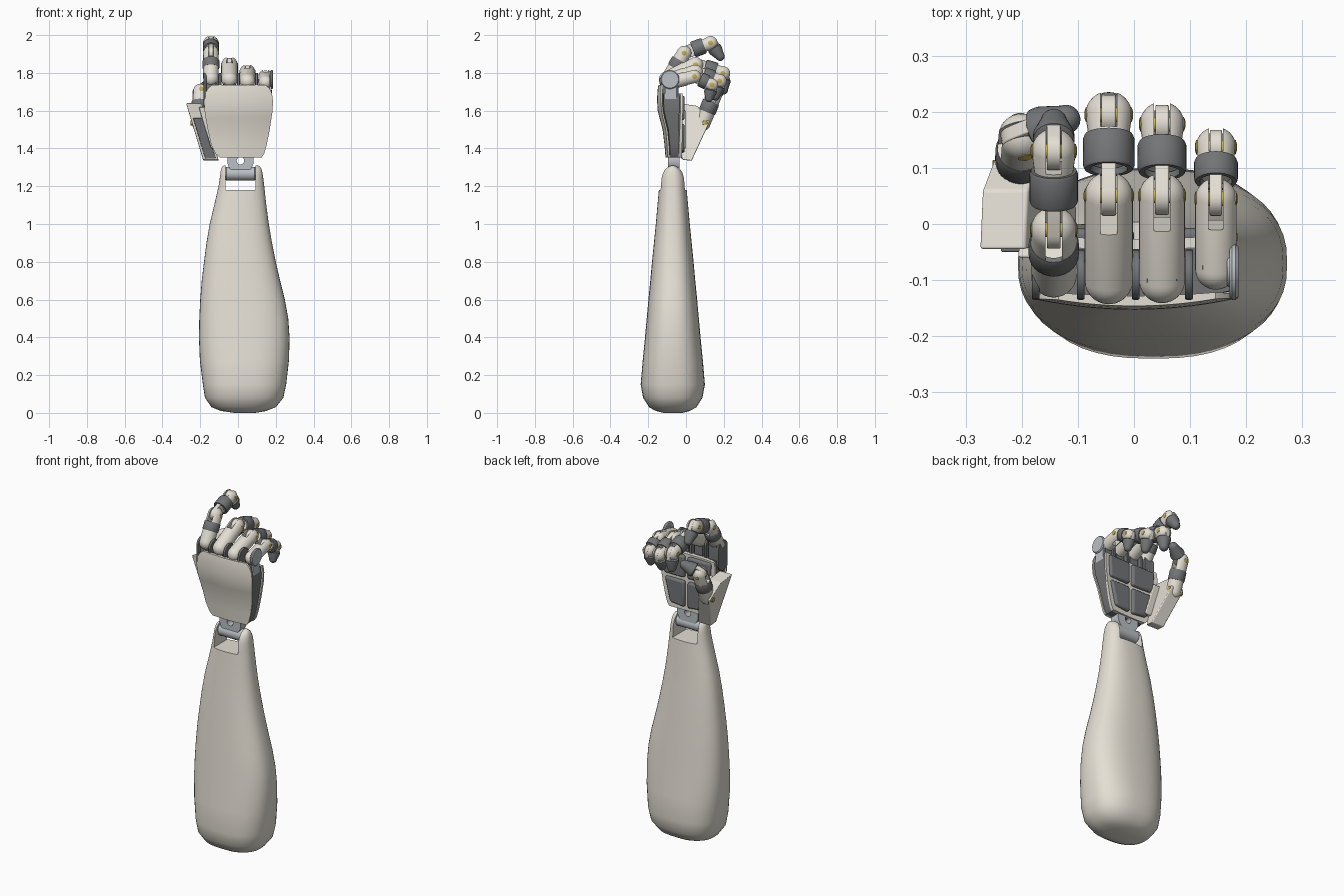
import bpy, bmesh
from math import sin, cos, pi, radians
from mathutils import Vector, Matrix

if "Cube" in bpy.data.objects:
    bpy.data.objects.remove(bpy.data.objects["Cube"])

def material(name, c):
    m = bpy.data.materials.new(name)
    m.diffuse_color = (*c, 1)
    m.use_nodes = True
    m.node_tree.nodes["Principled BSDF"].inputs["Base Color"].default_value = m.diffuse_color
    return m

CREAM = material("cream_shell", (0.78, 0.74, 0.66))
GREY = material("dark_grey", (0.17, 0.175, 0.18))
STEEL = material("light_steel", (0.5, 0.53, 0.56))
BRASS = material("brass", (0.55, 0.42, 0.08))
X, Y, Z = Vector((1, 0, 0)), Vector((0, 1, 0)), Vector((0, 0, 1))

def shade(ob):
    ob.data.shade_smooth()
    ob.data.set_sharp_from_angle(angle=radians(35))

def loft(name, rings, mat, M=Matrix(), closed=False, bevel=0):
    """Skin equal-sized rings of points, capping the ends unless closed."""
    bm = bmesh.new()
    vs = [[bm.verts.new(M @ Vector(p)) for p in r] for r in rings]
    n = len(vs[0])
    for a, b in zip(vs, vs[1:] + (vs[:1] if closed else [])):
        for i in range(n):
            bm.faces.new((a[i], a[(i + 1) % n], b[(i + 1) % n], b[i]))
    if not closed:
        bm.faces.new(vs[0])
        bm.faces.new(vs[-1])
    bmesh.ops.recalc_face_normals(bm, faces=bm.faces)
    me = bpy.data.meshes.new(name)
    bm.to_mesh(me)
    bm.free()
    ob = bpy.data.objects.new(name, me)
    bpy.context.collection.objects.link(ob)
    me.materials.append(mat)
    shade(ob)
    if bevel:
        b = ob.modifiers.new("bevel", 'BEVEL')
        b.width, b.segments, b.limit_method = bevel, 3, 'ANGLE'
    return ob

def lathe(name, prof, M, mat, closed=False, n=28):
    rings = [[(r * cos(2 * pi * i / n), r * sin(2 * pi * i / n), t) for i in range(n)] for r, t in prof]
    return loft(name, rings, mat, M, closed)

def prism(name, pts, w, M, mat, bevel=0):
    """Extrude a local (y, z) outline along local x."""
    return loft(name, [[(s * w / 2, y, z) for y, z in pts] for s in (-1, 1)], mat, M, bevel=bevel)

def frame(a, d, h=X):
    """Local z along d, local x along the hinge h."""
    z = d.normalized()
    x = (h - z * h.dot(z)).normalized()
    return Matrix.Translation(a) @ Matrix((x, z.cross(x), z)).transposed().to_4x4()

def cut(ob, lo, hi, M=Matrix()):
    pts = [(lo[1], lo[2]), (hi[1], lo[2]), (hi[1], hi[2]), (lo[1], hi[2])]
    c = prism("cutter", pts, hi[0] - lo[0], M @ Matrix.Translation(((lo[0] + hi[0]) / 2, 0, 0)), ob.data.materials[0])
    c.hide_render = True
    m = ob.modifiers.new("slot", 'BOOLEAN')
    m.operation, m.solver, m.object = 'DIFFERENCE', 'EXACT', c
    bpy.context.view_layer.objects.active = ob
    bpy.ops.object.modifier_apply(modifier=m.name)
    bpy.data.objects.remove(c)
    shade(ob)

def stadium(r, l, n=12):
    lo = [(r * cos(pi + pi * i / n), r * sin(pi + pi * i / n)) for i in range(n + 1)]
    return lo + [(r * cos(pi * i / n), l + r * sin(pi * i / n)) for i in range(n + 1)]

def arc(r, t, end):
    """Quarter-round dome profile, at the start (end=-1) or end (end=1)."""
    q = [(max(r * cos(a * pi / 16), 0.0005), t + end * r * sin(a * pi / 16)) for a in range(9)]
    return q if end > 0 else q[::-1]

def disc(name, c, axis, r, w, mat):
    return lathe(name, [(r * .9, -w / 2), (r, -w / 2 + r * .1), (r, w / 2 - r * .1), (r * .9, w / 2)], frame(c, axis, Y if axis == X else X), mat)

def collar(name, M, r, t0, t1):
    e = 0.006
    lathe(name, [(r * .8, t0), (r * 1.02, t0), (r * 1.09, t0 + e), (r * 1.09, t1 - e), (r * 1.02, t1), (r * .8, t1)], M, GREY, True)

def segment(name, a, b, r, h, first, ring):
    """Fork-ended phalanx; later ones start with a tongue in the previous fork."""
    M, L = frame(a, b - a, h), (b - a).length
    if first:
        body = lathe(name + "_link", arc(r, 0, -1) + arc(r, L, 1), M, CREAM)
    else:
        prism(name + "_tongue", stadium(r * .85, L * .4), r * .62, M, CREAM, 0.003)
        body = lathe(name + "_link", [(r * .7, L * .4)] + arc(r, L, 1), M, CREAM)
    if ring:
        collar(name + "_collar", M, r, L * ring[0], L * ring[1])
    cut(body, (-r * .35, -2 * r, L - r * (.8 if not first else 1.3)), (r * .35, 2 * r, L + 2 * r), M)
    hx = M.to_3x3() @ X
    lathe(name + "_pin", [(.006, -r * 1.04), (.013, -r * .98), (.013, r * .98), (.006, r * 1.04)], frame(b, hx, Y), BRASS)

def fingertip(name, a, b, r, h):
    M, L = frame(a, b - a, h), (b - a).length
    prism(name + "_tongue", stadium(r * .88, L * .4), r * .62, M, CREAM, 0.003)
    lathe(name + "_pad", [(r * .55, r * .6), (r * .95, r * .85), (r * .95, r * 1.2)] + arc(r * .62, L - r * .62, 1), M, GREY)

# Forearm: superellipse loft with a wrist slot
def oval(z, xl, xr, hy, n=48, e=2 / 2.5):
    f = lambda v: abs(v) ** e * (1 if v > 0 else -1)
    return [((xl + xr) / 2 + (xr - xl) / 2 * f(cos(2 * pi * i / n)), -.07 + hy * f(sin(2 * pi * i / n)), z) for i in range(n)]

arm = [(0, -.02, .09, .05), (.01, -.09, .15, .09), (.03, -.14, .2, .125), (.08, -.175, .24, .157),
       (.15, -.186, .255, .17), (.28, -.202, .27, .159), (.4, -.207, .273, .147), (.5, -.205, .266, .138),
       (.6, -.2, .248, .129), (.7, -.192, .223, .119), (.8, -.18, .2, .11), (.9, -.167, .18, .1),
       (1, -.15, .163, .09), (1.1, -.126, .15, .081), (1.2, -.103, .139, .072), (1.24, -.097, .134, .07),
       (1.27, -.093, .13, .062), (1.29, -.09, .125, .048), (1.303, -.084, .117, .03), (1.31, -.075, .107, .01)]
forearm = loft("forearm", [oval(*a) for a in arm], CREAM)
cut(forearm, (-.066, -.3, 1.18), (.092, .2, 1.4))

# Wrist: hinge barrel and drilled lug
disc("wrist_barrel", Vector((.013, -.066, 1.266)), X, .036, .157, STEEL)
lathe("wrist_lug", [(.02, -.03), (.07, -.03), (.07, .03), (.02, .03)], frame(Vector((.013, -.064, 1.335)), Y), STEEL, True)

# Palm: curved back shell, dark core, inner frame
def slab(z, xl, xr, yf, yb, n=14):
    xs = [xl + (xr - xl) * i / n for i in range(n + 1)]
    c = .6
    return [(x, yf + c * x * x, z) for x in xs] + [(x, yb + c * x * x * .5, z) for x in reversed(xs)]

shape = [(1.352, -.095, .125, -.108), (1.37, -.117, .138, -.11), (1.42, -.142, .152, -.114), (1.5, -.16, .168, -.124),
         (1.56, -.171, .177, -.14), (1.6, -.177, .183, -.15), (1.65, -.18, .185, -.153), (1.69, -.174, .18, -.152),
         (1.72, -.158, .165, -.149), (1.737, -.135, .145, -.146)]
loft("hand_back_shell", [slab(z, l, r, y, y + .018) for z, l, r, y in shape], CREAM)
core = [(z, l * .97, r * .97, y) for z, l, r, y in shape[:8]]
loft("palm_core", [slab(z, l, r, y + .015, -.045) for z, l, r, y in core], GREY)
loft("palm_frame", [slab(z, l, r, -.05, -.027) for z, l, r, y in shape[:8]], CREAM)
TURN = Matrix.Translation((0, -.022, 0)) @ Matrix.Rotation(-pi / 2, 4, 'Z')
panels = [[(-.1, 1.385), (.0, 1.375), (.0, 1.53), (-.14, 1.53)], [(.02, 1.375), (.115, 1.385), (.15, 1.53), (.02, 1.53)],
          [(-.145, 1.55), (.0, 1.55), (.0, 1.68), (-.155, 1.68)], [(.02, 1.55), (.155, 1.55), (.162, 1.68), (.02, 1.68)]]
for i, p in enumerate(panels):
    prism(f"palm_panel_{i + 1}", p, .03, TURN, GREY, .012)

# Knuckle yokes between the fingers
for i, x in enumerate((-.19, -.095, .003, .098)):
    prism(f"knuckle_yoke_{i + 1}", stadium(.045, .09), .014, Matrix.Translation((x if i else -.175, -.09, 1.665)), GREY, .003)
prism("outer_knuckle_plate", stadium(.032, .1), .012, Matrix.Translation((.172, -.08, 1.66)), STEEL, .003)
disc("outer_knuckle_disc", Vector((.178, -.085, 1.765)), X, .05, .016, STEEL)

# Fingers: x, radius, then (y, z) of knuckle, two joints and tip
fingers = {
    "index": (-.143, .041, (-.09, 1.77), (-.01, 1.905), (.13, 1.958), (.195, 1.868), (.4, .72)),
    "middle": (-.045, .043, (-.1, 1.765), (.05, 1.843), (.195, 1.797), (.198, 1.685), None),
    "ring": (.05, .041, (-.1, 1.755), (.05, 1.805), (.178, 1.757), (.15, 1.655), None),
    "little": (.146, .037, (-.08, 1.75), (.045, 1.781), (.137, 1.737), (.118, 1.645), None)}
for name, (x, r, *pts, ring) in fingers.items():
    k, j1, j2, tip = [Vector((x, y, z)) for y, z in pts]
    segment(name + "_proximal", k, j1, r, X, True, ring)
    segment(name + "_middle", j1, j2, r * .97, X, False, (.33, .75))
    fingertip(name + "_tip", j2, tip, r * .95, X)
    prism(name + "_knuckle_mount", stadium(r * .85, k.z - 1.66), r * 1.3, Matrix.Translation((x, k.y + .01, 1.66)), GREY)

# Thumb base: sheared housing with a dark front panel
shear = Matrix(((1, 0, -.3, .3 * 1.62 - .228), (0, 1, 0, 0), (0, 0, 1, 0), (0, 0, 0, 1)))
prism("thumb_housing", [(-.045, 1.64), (.06, 1.625), (.1, 1.575), (.125, 1.54), (.03, 1.335), (-.02, 1.34)], .082, shear, CREAM, .005)
prism("thumb_housing_panel", [(-.05, 1.56), (-.03, 1.56), (-.01, 1.35), (-.027, 1.345)], .056, shear, GREY, .003)
prism("thumb_bracket", [(-.06, 1.62), (0, 1.6), (0, 1.4), (-.05, 1.4)], .06, shear @ Matrix.Translation((.05, 0, 0)), CREAM, .005)

# Thumb: knuckle, collared link and inward tip
t0, t1, t2 = Vector((-.203, .088, 1.535)), Vector((-.2, .155, 1.7)), Vector((-.1, .195, 1.755))
across = (t1 - t0).cross(t2 - t1)
disc("thumb_hinge_pin", Vector((-.205, .1, 1.535)), X, .014, .094, BRASS)
segment("thumb_proximal", t0, t1, .042, across, True, (.35, .68))
fingertip("thumb_tip", t1, t2, .042, across)
